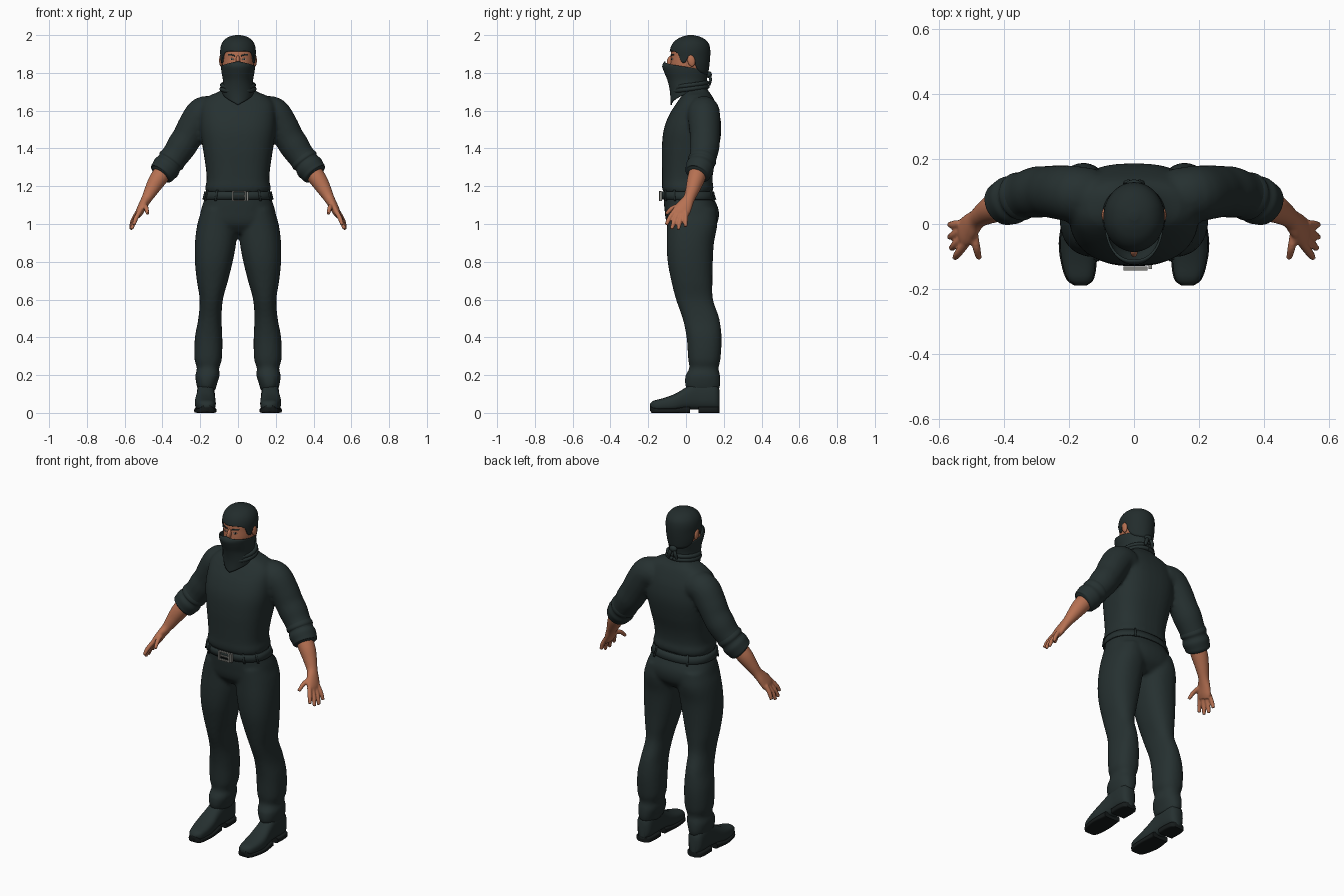
import bpy, bmesh
from math import sin, cos, pi, radians
from mathutils import Vector as V, Matrix

cube = bpy.data.objects.get("Cube")
if cube:
    bpy.data.objects.remove(cube)


def material(name, rgb, rough=0.8):
    m = bpy.data.materials.new(name)
    m.use_nodes = True
    m.diffuse_color = (*rgb, 1)
    b = m.node_tree.nodes["Principled BSDF"]
    b.inputs["Base Color"].default_value = (*rgb, 1)
    b.inputs["Roughness"].default_value = rough
    return m


CLOTH = material("dark cloth", (.019, .030, .030))
HAIR = material("dark hair", (.016, .025, .025))
SKIN = material("tan skin", (.47, .165, .085))
SOLE = material("black rubber", (.008, .011, .011))
METAL = material("grey metal", (.25, .25, .23))
EYE = material("eye white", (.5, .42, .36))


def at(rows, t):
    """Smoothly interpolate rows whose first entry is the parameter."""
    rows = sorted(rows)
    t = min(max(t, rows[0][0]), rows[-1][0])
    i = 0
    while i < len(rows) - 2 and t > rows[i + 1][0]:
        i += 1

    def slope(j, k):
        a, b = rows[max(j - 1, 0)], rows[min(j + 1, len(rows) - 1)]
        return (b[k] - a[k]) / (b[0] - a[0])
    a, b = rows[i], rows[i + 1]
    h = b[0] - a[0]
    s = (t - a[0]) / h
    return [(1 + 2 * s) * (1 - s) ** 2 * a[k] + s * (1 - s) ** 2 * h * slope(i, k)
            + s * s * (3 - 2 * s) * b[k] + s * s * (s - 1) * h * slope(i + 1, k)
            for k in range(1, len(a))]


def spow(x, p):
    return abs(x) ** p * (1 if x > 0 else -1)


def ring(c, u, v, p=1.0, n=36):
    return [V(c) + V(u) * spow(cos(2 * pi * i / n), p) + V(v) * spow(sin(2 * pi * i / n), p)
            for i in range(n)]


def steps(a, b, n):
    return [a + (b - a) * i / n for i in range(n + 1)]


def finish(bm, name, mat, voxel=0, thick=0, angle=40):
    me = bpy.data.meshes.new(name)
    bmesh.ops.recalc_face_normals(bm, faces=bm.faces)
    bm.to_mesh(me)
    bm.free()
    me.materials.append(mat)
    me.shade_smooth()
    me.set_sharp_from_angle(angle=radians(angle))
    ob = bpy.data.objects.new(name, me)
    bpy.context.scene.collection.objects.link(ob)
    if thick:
        s = ob.modifiers.new("thickness", 'SOLIDIFY')
        s.thickness, s.offset = thick, -1
    if voxel:
        r = ob.modifiers.new("blend", 'REMESH')
        r.mode, r.voxel_size, r.use_smooth_shade = 'VOXEL', voxel, True
        s = ob.modifiers.new("relax", 'SMOOTH')
        s.factor, s.iterations = .5, 3
    return ob


def build(name, lofts, mat, **kw):
    """Skin each list of rings into a closed body, all in one object."""
    bm = bmesh.new()
    for rings in lofts:
        vs = [[bm.verts.new(p) for p in r] for r in rings]
        n = len(vs[0])
        for a, b in zip(vs, vs[1:]):
            for i in range(n):
                bm.faces.new((a[i], a[(i + 1) % n], b[(i + 1) % n], b[i]))
        bm.faces.new(vs[0])
        bm.faces.new(vs[-1])
    return finish(bm, name, mat, **kw)


def column(rows, p=1.0, n=40):
    """Upright body from rows of z, half width, front y, back y."""
    out = []
    for z in steps(min(r[0] for r in rows), max(r[0] for r in rows), n):
        hx, yf, yb = at(rows, z)
        out.append(ring((0, (yf + yb) / 2, z), (hx, 0, 0), (0, (yb - yf) / 2, 0), p))
    return out


def tube(points, side=1, n=24):
    """Limb through points of x, y, z, thickness and optional width."""
    rows = [(i, p[0] * side, *p[1:4], p[-1]) for i, p in enumerate(points)]
    out, end = [], len(rows) - 1
    for t in steps(0, end, end * 5):
        x, y, z, a, b = at(rows, t)
        d = (V(at(rows, t + .05)[:3]) - V(at(rows, t - .05)[:3])).normalized()
        v = (V((0, 1, 0)) - d * d.y).normalized()
        out.append(ring((x, y, z), d.cross(v) * a, v * b, 1, n))
    return out


def wrap(name, rows, lo, hi, off, mat, a0=-pi, a1=pi, p=1.0, n=64, m=12, dome=False, thick=.008):
    """Sheet lying on a column between two heights given by angle from the front."""
    bm, grid = bmesh.new(), []
    full = a1 - a0 > 6.2
    for j in range(m + 1):
        line = []
        for i in range(n if full else n + 1):
            a = a0 + (a1 - a0) * i / n
            t = sin(j / m * pi / 2) if dome else j / m
            z = lo(abs(a)) + (hi(abs(a)) - lo(abs(a))) * t
            hx, yf, yb = at(rows, z)
            line.append(bm.verts.new((
                (hx + off) * spow(sin(a), p),
                (yf + yb) / 2 - ((yb - yf) / 2 + off) * spow(cos(a), p),
                z + (off * t if dome else 0))))
        grid.append(line)
    for a, b in zip(grid, grid[1:]):
        for i in range(n):
            k = (i + 1) % len(a)
            bm.faces.new((a[i], a[k], b[k], b[i]))
    if dome:
        bm.faces.new(grid[-1])
    return finish(bm, name, mat, thick=thick, angle=60)


def blob(name, c, r, mat, tilt=0):
    bm = bmesh.new()
    bmesh.ops.create_uvsphere(bm, u_segments=20, v_segments=12, radius=1, matrix=Matrix.Translation(c)
                              @ Matrix.Rotation(tilt, 4, 'X') @ Matrix.Diagonal((*r, 1)))
    return finish(bm, name, mat, angle=80)


def box(name, c, s, mat):
    bm = bmesh.new()
    bmesh.ops.create_cube(bm, size=1, matrix=Matrix.Translation(c) @ Matrix.Diagonal((*s, 1)))
    return finish(bm, name, mat)


SIDES = ((1, "left"), (-1, "right"))

# Shirt: trunk blended with both upper sleeves
trunk = [(1.165, .168, -.118, .138), (1.19, .174, -.127, .146), (1.23, .166, -.126, .14),
         (1.3, .171, -.127, .148), (1.4, .186, -.128, .173), (1.5, .2, -.118, .187),
         (1.58, .2, -.088, .178), (1.64, .19, -.05, .157), (1.68, .15, -.022, .137),
         (1.705, .09, -.008, .118), (1.725, .07, 0, .11)]
sleeve = [(.12, .09, 1.59, .08), (.185, .093, 1.588, .086), (.235, .098, 1.52, .083),
          (.268, .1, 1.46, .079), (.3, .098, 1.41, .079), (.33, .092, 1.365, .073),
          (.36, .082, 1.328, .07), (.395, .066, 1.28, .058)]
build("shirt", [column(trunk, .78)] + [tube(sleeve, s, 36) for s, _ in SIDES], CLOTH, voxel=.011)

# Trousers: hips blended with both legs
hips = [(.95, .15, -.06, .115), (1.0, .2, -.1, .163), (1.07, .197, -.113, .174),
        (1.15, .172, -.119, .142), (1.2, .163, -.117, .134)]
leg = [(.12, .12, .212, .008, .174), (.15, .112, .22, -.005, .182), (.2, .097, .226, -.002, .18),
       (.235, .1, .217, .018, .172), (.28, .086, .23, .012, .182), (.4, .083, .228, .003, .188),
       (.5, .087, .21, -.018, .176), (.6, .08, .203, -.053, .143), (.7, .053, .218, -.078, .14),
       (.8, .028, .228, -.097, .142), (.9, .01, .228, -.102, .148), (1.0, .004, .215, -.1, .166),
       (1.08, .01, .19, -.1, .16)]


def leg_rings(side):
    out = []
    for z in steps(.12, 1.08, 60):
        xi, xo, yf, yb = at(leg, z)
        out.append(ring(((xi + xo) / 2 * side, (yf + yb) / 2, z), ((xo - xi) / 2, 0, 0),
                        (0, (yb - yf) / 2, 0), .88))
    return out


build("trousers", [column(hips, .85, 20)] + [leg_rings(s) for s, _ in SIDES], CLOTH, voxel=.011)

# Belt with loops and buckle
wrap("belt", hips, lambda a: 1.13, lambda a: 1.172, .011, CLOTH, p=.85, m=2)
for a in (-2.6, -1.1, -.6, .6, 1.1, 2.6):
    wrap("belt_loop", hips, lambda a: 1.122, lambda a: 1.18, .016, CLOTH, a - .03, a + .03, .85, 2, 2)
for z in (1.124, 1.172):
    box("buckle_bar", (.005, -.137, z), (.07, .012, .007), METAL)
for x in (-.028, .038):
    box("buckle_side", (x, -.137, 1.148), (.008, .012, .055), METAL)
box("buckle_prong", (.008, -.138, 1.148), (.055, .01, .006), METAL)
box("belt_keeper", (.05, -.133, 1.148), (.01, .012, .05), METAL)

# Rolled cuffs, forearms with hands, shoes
cuff = [(.335, .09, 1.36, .068), (.352, .085, 1.337, .075), (.363, .081, 1.322, .069),
        (.378, .074, 1.302, .075), (.395, .066, 1.28, .071), (.405, .06, 1.266, .067),
        (.41, .057, 1.26, .054)]
forearm = [(.38, .07, 1.295, .048), (.425, .052, 1.235, .046), (.458, .034, 1.18, .037),
           (.483, .016, 1.135, .028, .031), (.503, -.005, 1.1, .024, .041),
           (.52, -.025, 1.066, .021, .047), (.53, -.035, 1.043, .015, .04)]
# base, middle and tip of each digit
digits = [[(.495, -.02, 1.1), (.486, -.07, 1.085), (.478, -.105, 1.053)],
          [(.518, -.06, 1.07), (.54, -.088, 1.03), (.552, -.104, .995)],
          [(.525, -.042, 1.06), (.55, -.063, 1.012), (.563, -.076, .973)],
          [(.53, -.02, 1.055), (.556, -.034, 1.008), (.568, -.041, .97)],
          [(.533, 0, 1.06), (.556, -.002, 1.02), (.568, -.002, .985)]]
shoe = [(-.19, .165, .014, .028, .048), (-.175, .166, .036, .014, .063), (-.12, .17, .051, .01, .078),
        (-.06, .173, .055, .01, .1), (0, .172, .049, .018, .135), (.06, .17, .046, .018, .17),
        (.12, .17, .047, .018, .17), (.165, .17, .04, .018, .15), (.178, .17, .024, .018, .12)]


def shoe_rings(side, y0, y1, sole=False):
    out = []
    for y in steps(y0, y1, 24):
        x, w, z0, z1 = at(shoe, y)
        if sole:
            z0, z1, w = max(z0 - .018, 0), z0 + .014, w + .004
        out.append(ring((x * side, y, (z0 + z1) / 2), (w, 0, 0), (0, 0, (z1 - z0) / 2),
                        .35 if sole else .75, 28))
    return out


for s, label in SIDES:
    build(label + "_rolled_cuff", [tube(cuff, s, 32)], CLOTH, angle=70)
    fingers = [tube([(*p, r) for p, r in zip(d, (.013, .0125, .0095))], s, 14) for d in digits]
    build(label + "_forearm_and_hand", [tube(forearm, s)] + fingers, SKIN, voxel=.005)
    build(label + "_shoe", [shoe_rings(s, -.19, .178)], CLOTH, angle=60)
    build(label + "_shoe_sole", [shoe_rings(s, -.19, .02, True), shoe_rings(s, .065, .178, True)], SOLE)

# Head and neck
head = [(1.64, .062, -.015, .1), (1.7, .06, -.02, .098), (1.76, .062, -.055, .1), (1.8, .075, -.08, .11),
        (1.84, .083, -.082, .116), (1.88, .085, -.08, .12), (1.92, .086, -.077, .12),
        (1.95, .078, -.064, .112), (1.972, .06, -.04, .09), (1.985, .036, -.01, .062),
        (1.992, .006, .018, .03)]
build("head", [column(head, .95, 60)], SKIN, angle=80)
blob("nose_bridge", (0, -.083, 1.862), (.012, .018, .03), SKIN, -.25)

# Hair cap with sideburns
line = [(0, 1.914), (.6, 1.914), (.95, 1.9), (1.15, 1.86), (1.35, 1.855), (1.5, 1.885),
        (1.75, 1.885), (1.95, 1.83), (2.3, 1.8), (pi, 1.79)]
wrap("hair", head, lambda a: at(line, a)[0], lambda a: 1.992, .008, HAIR, n=96, m=24, dome=True, thick=.012)

# Eyes, brows and ears
for s, label in SIDES:
    def patch(name, a, b, lo, hi, off, mat):
        a, b = sorted((a * s, b * s))
        wrap(label + name, head, lo, hi, off, mat, a, b, .95, 10, 3, thick=.003)
    patch("_brow", .16, .62, lambda a: 1.882 + .01 * sin(a * 3), lambda a: 1.89 + .01 * sin(a * 3), .004, HAIR)
    patch("_eye", .24, .5, lambda a: 1.872 - .005 * sin((a - .24) / .26 * pi),
          lambda a: 1.873 + .005 * sin((a - .24) / .26 * pi), .002, EYE)
    patch("_iris", .33, .42, lambda a: 1.868, lambda a: 1.877, .003, SOLE)
    blob(label + "_ear", (s * .09, .028, 1.865), (.01, .02, .032), SKIN, .2)

# Face scarf with pointed front, folded neck band and knot
scarf = [(1.62, .07, -.082, .1), (1.7, .083, -.085, .105), (1.76, .08, -.098, .11),
         (1.81, .088, -.118, .119), (1.84, .09, -.126, .122), (1.87, .086, -.108, .122)]
wrap("face_scarf", scarf, lambda a: 1.63 + .125 * a / pi, lambda a: 1.862 - .06 * a / pi, 0, CLOTH,
     m=24, thick=.007)
for z, r in ((1.715, .086), (1.735, .083)):
    bm_ring = [(r * sin(a), .022 - (r + .006) * cos(a), z - .012 * cos(a), .012)
               for a in steps(-pi, pi, 24)]
    build("scarf_fold", [tube(bm_ring, 1, 10)], CLOTH, angle=80)
blob("scarf_knot", (0, .122, 1.79), (.024, .015, .018), CLOTH)
for s, label in SIDES:
    build(label + "_scarf_tail", [tube([(.005, .122, 1.79, .006, .008), (.018, .13, 1.765, .012, .007),
                                        (.026, .125, 1.735, .008, .005)], s, 12)], CLOTH, angle=80)
